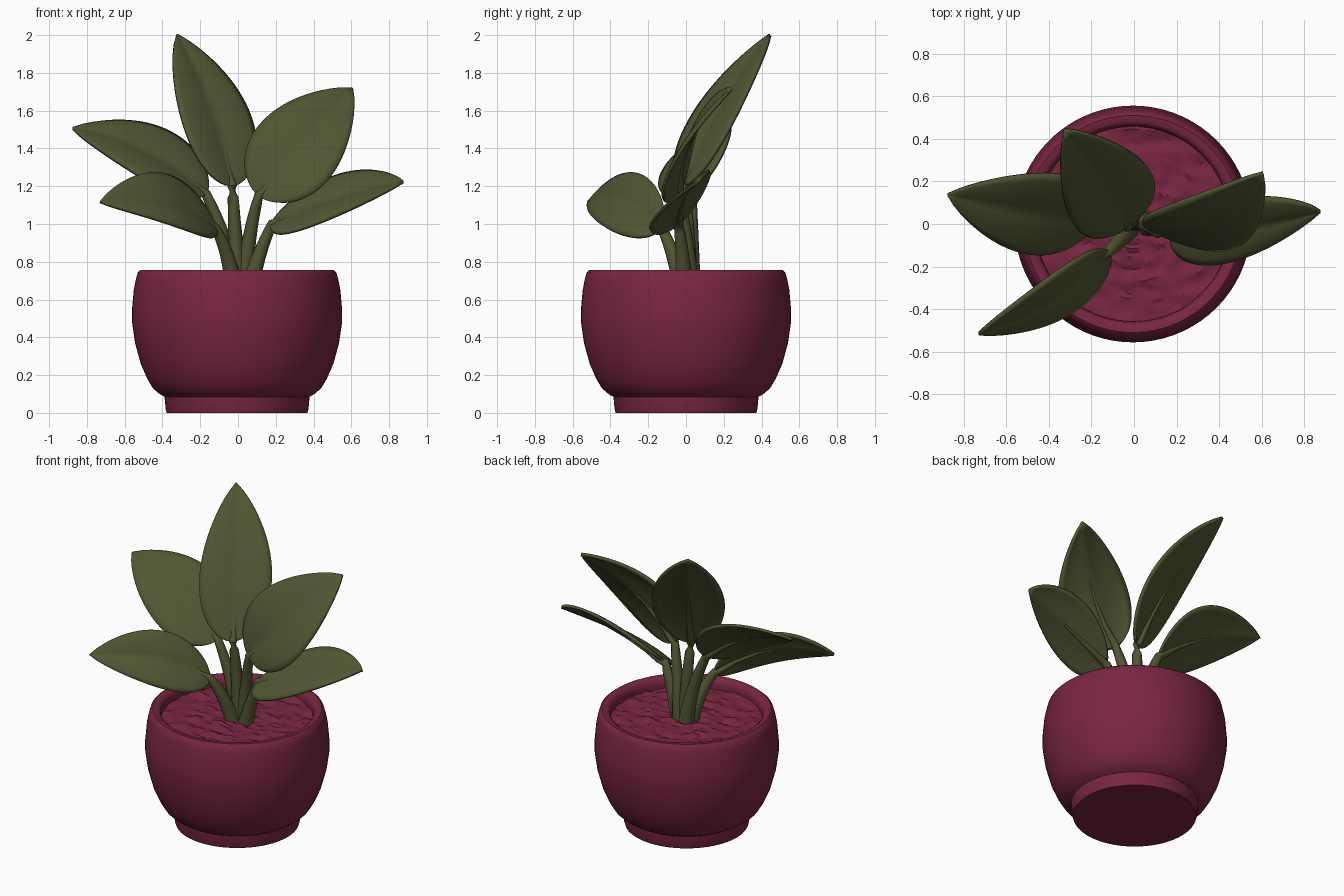
import bpy, bmesh, math, random
from mathutils import Vector, noise

if "Cube" in bpy.data.objects:
    bpy.data.objects.remove(bpy.data.objects["Cube"])

random.seed(4)


def material(name, rgb):
    m = bpy.data.materials.new(name)
    m.diffuse_color = (*rgb, 1)
    m.use_nodes = True
    m.node_tree.nodes["Principled BSDF"].inputs["Base Color"].default_value = m.diffuse_color
    return m


POT = material("burgundy", (0.19, 0.019, 0.053))
LEAF = material("olive green", (0.081, 0.091, 0.032))


def finish(bm, name, mat, angle=40):
    bmesh.ops.recalc_face_normals(bm, faces=bm.faces)
    me = bpy.data.meshes.new(name)
    bm.to_mesh(me)
    bm.free()
    me.materials.append(mat)
    ob = bpy.data.objects.new(name, me)
    bpy.context.collection.objects.link(ob)
    bpy.ops.object.select_all(action='DESELECT')
    ob.select_set(True)
    bpy.context.view_layer.objects.active = ob
    bpy.ops.object.shade_smooth_by_angle(angle=math.radians(angle))
    return ob


def skin(bm, rows, closed=True):
    """Bridge consecutive rows of vertices with quads."""
    for a, b in zip(rows, rows[1:]):
        n = len(a)
        for i in range(n if closed else n - 1):
            j = (i + 1) % n
            bm.faces.new((a[i], a[j], b[j], b[i]))


def ring(bm, r, z, n, cx=0.0):
    return [bm.verts.new((cx + r * math.cos(2 * math.pi * i / n),
                          r * math.sin(2 * math.pi * i / n), z)) for i in range(n)]


# Pot: turned profile with foot, belly and rounded rim
profile = [(0.372, 0), (0.378, 0.02), (0.384, 0.085), (0.41, 0.10), (0.445, 0.13),
           (0.475, 0.18), (0.51, 0.26), (0.54, 0.37), (0.556, 0.48), (0.556, 0.55),
           (0.547, 0.65), (0.535, 0.71), (0.525, 0.745), (0.51, 0.757), (0.48, 0.755),
           (0.463, 0.74), (0.458, 0.71), (0.458, 0.64)]
bm = bmesh.new()
rows = [ring(bm, r, z, 72, -0.005) for r, z in profile]
skin(bm, rows)
bm.faces.new(rows[0])
bm.faces.new(rows[-1])
finish(bm, "pot", POT)

# Soil: lumpy disc just below the rim
bm = bmesh.new()
rows = [ring(bm, 0.465 * k / 24, 0.69, 80, -0.005) for k in range(1, 25)]
skin(bm, rows)
bm.faces.new(rows[0])
for v in bm.verts:
    p = Vector((v.co.x * 9, v.co.y * 17, 0))
    v.co.z += 0.018 * noise.noise(p) + 0.012 * noise.noise(p * 2.3)
finish(bm, "soil", POT, 30)


def bezier(a, m, b, t):
    """Quadratic curve passing through m halfway."""
    c = 2 * m - (a + b) / 2
    return a * (1 - t) ** 2 + c * 2 * t * (1 - t) + b * t * t


def leaf(name, base, mid, tip, width):
    base, mid, tip, width = map(Vector, (base, mid, tip, width))
    n = (tip - base).cross(width).normalized()
    if n.z < 0:
        n = -n
    peak = 0.393 ** 0.55 * 0.607 ** 0.85
    bm = bmesh.new()
    rows = []
    for k in range(29):
        t = (k / 28) ** 1.4
        f = max(t ** 0.55 * (1 - t) ** 0.85 / peak, 0.01)
        p = bezier(base, mid, tip, t)
        row = []
        for i in range(-6, 7):
            u = i / 6
            cup = f * (0.06 * abs(u) - 0.045 * u * u - 0.01)
            row.append(bm.verts.new(p + width * 0.5 * f * u + n * cup))
        rows.append(row)
    skin(bm, rows, False)
    ob = finish(bm, name, LEAF, 60)
    s = ob.modifiers.new("thickness", 'SOLIDIFY')
    s.thickness = 0.018
    s.offset = 0
    return [bezier(base, mid, tip, t) - n * 0.012 for t in (0.06, 0.2, 0.4, 0.6)]


def stem(name, foot, bend, base, rib):
    foot, bend, base = map(Vector, (foot, bend, base))
    pts = [bezier(foot, bend, base, k / 8) for k in range(9)] + rib
    radii = [0.048 - 0.022 * k / 8 for k in range(9)] + [0.022, 0.016, 0.011, 0.005]
    bm = bmesh.new()
    rows = []
    for k, p in enumerate(pts):
        d = pts[min(k + 1, len(pts) - 1)] - pts[max(k - 1, 0)]
        q = d.to_track_quat('Z', 'Y')
        rows.append([bm.verts.new(p + q @ Vector((radii[k] * math.cos(a), radii[k] * math.sin(a), 0)))
                     for a in (2 * math.pi * i / 12 for i in range(12))])
    skin(bm, rows)
    bm.faces.new(rows[0])
    bm.faces.new(rows[-1])
    finish(bm, name, LEAF, 60)


# Leaves with stems: blade base, middle, tip, width vector, stem foot, stem bend
plants = [
    ("tall", (-0.03, -0.01, 1.20), (-0.14, 0.18, 1.62), (-0.325, 0.445, 2.0),
     (0.36, 0.25, 0.03), (0.0, 0.01, 0.66), (-0.015, 0.01, 0.95)),
    ("upper_right", (0.11, -0.04, 1.15), (0.35, 0.01, 1.44), (0.605, 0.24, 1.715),
     (0.36, -0.17, -0.29), (0.03, 0.02, 0.66), (0.06, 0.0, 0.92)),
    ("lower_right", (0.18, -0.04, 1.00), (0.52, -0.02, 1.14), (0.875, 0.06, 1.22),
     (0.12, 0.31, 0.26), (0.06, -0.01, 0.66), (0.115, -0.02, 0.84)),
    ("upper_left", (-0.17, 0.03, 1.16), (-0.49, 0.06, 1.39), (-0.875, 0.14, 1.505),
     (0.15, 0.37, 0.24), (-0.02, 0.03, 0.66), (-0.075, 0.03, 0.92)),
    ("front_left", (-0.12, -0.13, 0.98), (-0.38, -0.35, 1.125), (-0.73, -0.515, 1.115),
     (-0.10, 0.17, 0.29), (-0.02, -0.02, 0.66), (-0.06, -0.07, 0.84)),
]
for name, base, mid, tip, width, foot, bend in plants:
    rib = leaf(name + "_leaf", base, mid, tip, width)
    stem(name + "_stem", foot, bend, base, rib)
